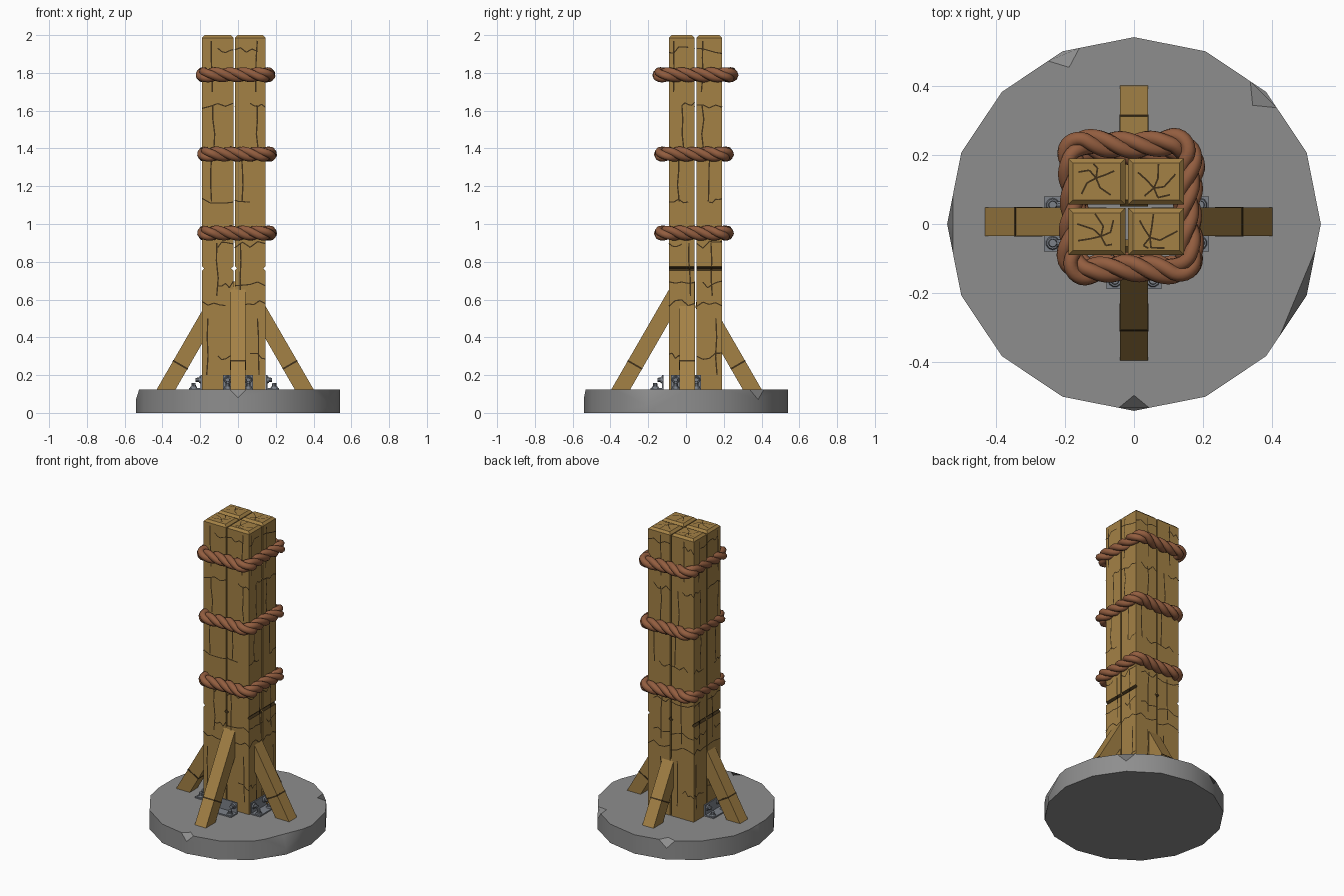
import bpy, bmesh, math, random
from mathutils import Vector, Matrix

random.seed(4)
if "Cube" in bpy.data.objects:
    bpy.data.objects.remove(bpy.data.objects["Cube"])


def material(name, color):
    m = bpy.data.materials.new(name)
    m.use_nodes = True
    m.diffuse_color = (*color, 1)
    m.node_tree.nodes["Principled BSDF"].inputs["Base Color"].default_value = (*color, 1)
    return m


WOOD = material("tan wood", (0.37, 0.22, 0.06))
CRACK = material("dark wood crack", (0.05, 0.03, 0.01))
ROPE = material("brown rope", (0.29, 0.11, 0.05))
STONE = material("grey stone", (0.27, 0.27, 0.27))
METAL = material("steel", (0.20, 0.22, 0.25))
FLOOR, TOP = 0.125, 2.0
UP = Vector((0, 0, 1))


def finish(bm, name, *mats, smooth=False):
    bmesh.ops.recalc_face_normals(bm, faces=bm.faces)
    me = bpy.data.meshes.new(name)
    bm.to_mesh(me)
    bm.free()
    ob = bpy.data.objects.new(name, me)
    bpy.context.collection.objects.link(ob)
    for m in mats:
        me.materials.append(m)
    if smooth:
        bpy.ops.object.select_all(action='DESELECT')
        bpy.context.view_layer.objects.active = ob
        ob.select_set(True)
        bpy.ops.object.shade_smooth_by_angle(angle=math.radians(30))
    return ob


def prism(bm, profile, y0, y1):
    """Extrude an (x, z) profile from y0 to y1."""
    face = bm.faces.new([bm.verts.new((x, y0, z)) for x, z in profile])
    new = bmesh.ops.extrude_face_region(bm, geom=[face])["geom"]
    verts = [v for v in new if isinstance(v, bmesh.types.BMVert)]
    bmesh.ops.translate(bm, verts=verts, vec=(0, y1 - y0, 0))


# Stone base with chipped rim
bm = bmesh.new()
bmesh.ops.create_cone(bm, cap_ends=True, cap_tris=True, segments=16, radius1=0.54,
                      radius2=0.54, depth=FLOOR, matrix=Matrix.Translation((0, 0, FLOOR / 2)))
for angle, size in ((-90, 0.045), (45, 0.055), (112.5, 0.05)):
    a = math.radians(angle)
    spot = Vector((0.54 * math.cos(a), 0.54 * math.sin(a), FLOOR))
    corner = min(bm.verts, key=lambda v: (v.co - spot).length)
    bmesh.ops.bevel(bm, geom=[corner], offset=size, affect='VERTICES', segments=1, profile=0.5)
for angle, reach in ((180, 0.523), (-22.5, 0.513)):
    a = math.radians(angle)
    out = Vector((math.cos(a), math.sin(a), 0))
    cut = bmesh.ops.bisect_plane(bm, geom=bm.verts[:] + bm.edges[:] + bm.faces[:],
                                 plane_co=out * reach + UP * FLOOR,
                                 plane_no=out + UP * 0.32, clear_outer=True)
    bmesh.ops.holes_fill(bm, edges=[e for e in bm.edges if e.is_boundary], sides=0)
finish(bm, "stone_base", STONE, smooth=True)

# Four upright beams, each with a saw nick on its sides
XS = ((-0.19, -0.025), (-0.017, 0.145))
YS = ((-0.09, 0.046), (0.056, 0.19))
for side, (x0, x1) in zip(("right", "left"), XS):
    for end, (y0, y1) in zip(("front", "back"), YS):
        bm = bmesh.new()
        nick, d, h = 0.765, 0.012, 0.011
        prism(bm, [(x0, FLOOR), (x1, FLOOR), (x1, nick - h), (x1 - d, nick), (x1, nick + h),
                   (x1, TOP), (x0, TOP), (x0, nick + h), (x0 + d, nick), (x0, nick - h)], y0, y1)
        rim = [e for e in bm.edges if all(v.co.z > TOP - 0.01 for v in e.verts)]
        bmesh.ops.bevel(bm, geom=rim, offset=0.014, affect='EDGES', segments=1, profile=0.5)
        for f in bm.faces:
            f.material_index = int(abs(f.calc_center_median().z - nick) < h)
        finish(bm, f"beam_{end}_{side}", WOOD, CRACK)

# Cracks: thin jagged plates on the beam faces
cracks = bmesh.new()


def crack(origin, u, v, points, width=0.007):
    n = u.cross(v)
    places = [origin + u * a + v * b + n * 0.0015 for a, b in points]
    for p, q in zip(places, places[1:]):
        s = n.cross(q - p).normalized() * width / 2
        cracks.faces.new([cracks.verts.new(c) for c in (p - s, q - s, q + s, p + s)])


def jitter(amount):
    return random.uniform(-amount, amount)


def crack_panel(origin, u, width):
    for z in (0.30, 0.58, 0.68, 0.89, 1.12, 1.63, 1.92):
        stop = random.choice((0.5, 0.75, 1.0))
        flip = random.random() < 0.5
        row = [(width * stop * k / 4, z + jitter(0.018)) for k in range(5)]
        crack(origin, u, UP, [(width - a, b) if flip else (a, b) for a, b in row], 0.006)
    for low, high in ((0.2, 0.5), (0.62, 0.9), (1.12, 1.38), (1.4, 1.63), (1.7, 1.97)):
        a = width * random.uniform(0.15, 0.85)
        crack(origin, u, UP, [(a + jitter(0.006), low + (high - low) * k / 3) for k in range(4)])


X, Y = Vector((1, 0, 0)), Vector((0, 1, 0))
for x0, x1 in XS:
    crack_panel(Vector((x0, YS[0][0], 0)), X, x1 - x0)
    crack_panel(Vector((x1, YS[1][1], 0)), -X, x1 - x0)
for y0, y1 in YS:
    crack_panel(Vector((XS[1][1], y0, 0)), Y, y1 - y0)
    crack_panel(Vector((XS[0][0], y1, 0)), -Y, y1 - y0)
for x0, x1 in XS:
    for y0, y1 in YS:
        w, d = x1 - x0, y1 - y0
        o = Vector((x0, y0, TOP))
        hub = (w * 0.5 + jitter(0.02), d * 0.5 + jitter(0.02))
        for k in range(5):
            a = math.tau * k / 5 + jitter(0.4)
            mid = (hub[0] + 0.03 * math.cos(a), hub[1] + 0.03 * math.sin(a))
            tip = (w / 2 + w * 0.38 * math.cos(a + 0.3), d / 2 + d * 0.38 * math.sin(a + 0.3))
            crack(o, X, Y, [hub, mid, tip], 0.005)
finish(cracks, "beam_cracks", CRACK)

# Slanted braces with a dark split around each
lean = Vector((-0.5, 0.866))
across = Vector((0.866, 0.5))
for name, angle, reach, shift in (("front", -90, 0.395, 0), ("left", 0, 0.40, 0.006),
                                  ("back", 90, 0.40, 0), ("right", 180, 0.43, -0.006)):
    turn = Matrix.Rotation(math.radians(angle), 4, 'Z')
    foot = Vector((reach, FLOOR))
    inner = foot - Vector((0.1, 0))
    bm = bmesh.new()
    prism(bm, [foot, inner, inner + lean * 0.5, foot + lean * 0.66], shift - 0.041, shift + 0.041)
    bm.transform(turn)
    finish(bm, f"brace_{name}", WOOD)
    bm = bmesh.new()
    a = foot + lean * 0.17 + across * 0.0015
    b = a - across * 0.0896
    prism(bm, [a, b, b + lean * 0.009, a + lean * 0.009], shift - 0.0425, shift + 0.0425)
    bm.transform(turn)
    finish(bm, f"brace_split_{name}", CRACK)


# Angle brackets with bolts at the foot of the post
def bolt(bm, place, tilt):
    for r, depth in ((0.02, 0.008), (0.013, 0.026)):
        bmesh.ops.create_cone(bm, cap_ends=True, segments=10, radius1=r, radius2=r * 0.85, depth=depth,
                              matrix=Matrix.Translation(place) @ Matrix.Rotation(tilt, 4, 'Y')
                              @ Matrix.Translation((0, 0, depth / 2)))


for name, angle, face in (("front", -90, 0.118), ("left", 0, 0.147), ("right", 180, 0.19)):
    bm = bmesh.new()
    t = 0.008
    prism(bm, [(face, FLOOR), (face + 0.07, FLOOR), (face + 0.07, FLOOR + t),
               (face + t, FLOOR + t), (face + t, 0.2), (face, 0.2)], -0.08, 0.08)
    for y in (-0.055, 0.055):
        bolt(bm, (face + t, y, 0.175), math.pi / 2)
        bolt(bm, (face + 0.045, y, FLOOR + t), 0)
    bm.transform(Matrix.Rotation(math.radians(angle), 4, 'Z'))
    finish(bm, f"bracket_{name}", METAL)


# Twisted ropes around the post
def rope_path(hx, hy, r=0.045, steps=34):
    """Counter-clockwise rounded rectangle as (position, outward) pairs."""
    path = []
    for k in range(4):
        a0 = math.pi / 2 * (k - 1)
        out = Vector((math.cos(a0), math.sin(a0), 0))
        along = UP.cross(out)
        h, l = (hx, hy) if k % 2 == 0 else (hy, hx)
        for i in range(steps):
            t = i / steps
            bow = 0.010 * math.sin(math.pi * t)
            path.append((out * (h - bow) + along * (l - r) * (2 * t - 1), out))
        for i in range(8):
            a = math.pi / 2 * i / 8
            n = out * math.cos(a) + along * math.sin(a)
            path.append((out * (h - r) + along * (l - r) + n * r, n))
    return path


def rope(name, centre, hx, hy, strands=3, turns=6):
    cu = bpy.data.curves.new(name, 'CURVE')
    cu.dimensions = '3D'
    cu.bevel_depth = 0.0215
    cu.bevel_resolution = 2
    path = rope_path(hx, hy)
    lengths = [0]
    for (p, _), (q, _) in zip(path, path[1:] + path[:1]):
        lengths.append(lengths[-1] + (q - p).length)
    for s in range(strands):
        sp = cu.splines.new('POLY')
        sp.points.add(len(path) - 1)
        sp.use_cyclic_u = True
        for pt, (p, n), length in zip(sp.points, path, lengths):
            a = math.tau * (s / strands - turns * length / lengths[-1])
            pt.co = (*(centre + p + (n * math.cos(a) + UP * math.sin(a)) * 0.0185), 1)
    cu.materials.append(ROPE)
    ob = bpy.data.objects.new(name, cu)
    bpy.context.collection.objects.link(ob)
    bpy.ops.object.select_all(action='DESELECT')
    bpy.context.view_layer.objects.active = ob
    ob.select_set(True)
    bpy.ops.object.convert(target='MESH')


rope("rope_top", Vector((-0.013, 0.05, 1.79)), 0.188, 0.172)
rope("rope_middle", Vector((-0.005, 0.042, 1.37)), 0.172, 0.172)
rope("rope_bottom", Vector((-0.005, 0.042, 0.952)), 0.172, 0.172)
